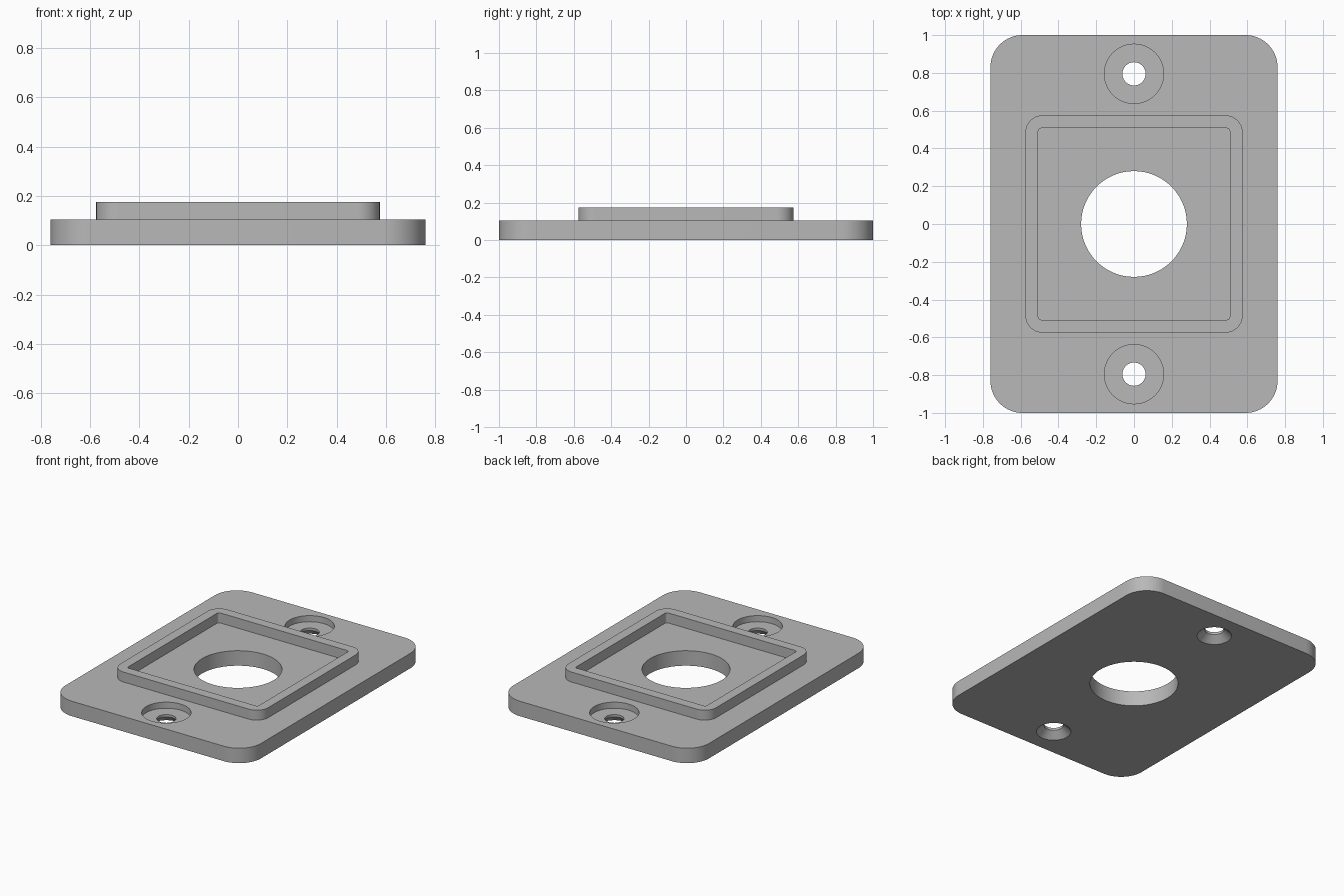
import bpy
import bmesh
from math import sin, cos, pi

cube = bpy.data.objects.get("Cube")
if cube:
    bpy.data.objects.remove(cube, do_unlink=True)

# One plain grey material
grey = bpy.data.materials.new("plain grey")
grey.use_nodes = True
colour = (0.48, 0.48, 0.48, 1)
grey.diffuse_color = colour
grey.node_tree.nodes["Principled BSDF"].inputs["Base Color"].default_value = colour


def outline(hx, hy, r, steps=16):
    """Rounded rectangle; a circle when r equals both half sizes."""
    points = []
    for i, (sx, sy) in enumerate([(1, 1), (-1, 1), (-1, -1), (1, -1)]):
        for k in range(steps + 1):
            a = (i + k / steps) * pi / 2
            points.append((sx * (hx - r) + r * cos(a), sy * (hy - r) + r * sin(a)))
    return points


def loft(name, sections, y=0, closed=False):
    """Skin sections (half x, half y, corner radius, z); closed wraps into a ring."""
    bm = bmesh.new()
    loops = [[bm.verts.new((px, py + y, z)) for px, py in outline(hx, hy, r)]
             for hx, hy, r, z in sections]
    n = len(loops[0])
    pairs = list(zip(loops, loops[1:]))
    if closed:
        pairs.append((loops[-1], loops[0]))
    else:
        bm.faces.new(loops[0])
        bm.faces.new(loops[-1])
    for a, b in pairs:
        for i in range(n):
            j = (i + 1) % n
            bm.faces.new((a[i], a[j], b[j], b[i]))
    bmesh.ops.remove_doubles(bm, verts=bm.verts, dist=1e-5)
    bmesh.ops.recalc_face_normals(bm, faces=bm.faces)
    mesh = bpy.data.meshes.new(name)
    bm.to_mesh(mesh)
    bm.free()
    mesh.materials.append(grey)
    obj = bpy.data.objects.new(name, mesh)
    bpy.context.collection.objects.link(obj)
    return obj


def round_cutter(name, profile, y=0):
    """Turned cutter from (radius, z) pairs."""
    return loft(name, [(r, r, r, z) for r, z in profile], y)


def activate(obj):
    bpy.ops.object.select_all(action='DESELECT')
    obj.select_set(True)
    bpy.context.view_layer.objects.active = obj


top = 0.105     # plate thickness
rim = 0.175     # top of the raised frame

# Base plate and raised square frame
plate = loft("base_plate", [(0.76, 1, 0.17, 0), (0.76, 1, 0.17, top)])
frame = loft("raised_frame", [(0.575, 0.575, 0.09, top), (0.575, 0.575, 0.09, rim),
                              (0.507, 0.507, 0.015, rim), (0.507, 0.507, 0.015, top)],
             closed=True)

# Centre opening, and screw holes: counterbored above, countersunk below
screw = [(0.12, -0.01), (0.11, 0), (0.0615, 0.045), (0.0615, 0.062),
         (0.157, 0.062), (0.157, 0.2)]
cutters = [round_cutter("centre_cutter", [(0.28, -0.1), (0.28, 0.2)])]
cutters += [round_cutter("screw_cutter", screw, y) for y in (-0.795, 0.795)]

for cutter in cutters:
    cutter.hide_render = True
    activate(plate)
    mod = plate.modifiers.new("hole", 'BOOLEAN')
    mod.operation = 'DIFFERENCE'
    mod.solver = 'EXACT'
    mod.object = cutter
    bpy.ops.object.modifier_apply(modifier=mod.name)
    bpy.data.objects.remove(cutter, do_unlink=True)

# Smooth the round walls, keep the edges sharp
for obj in (plate, frame):
    activate(obj)
    bpy.ops.object.shade_smooth_by_angle(angle=pi / 6)
